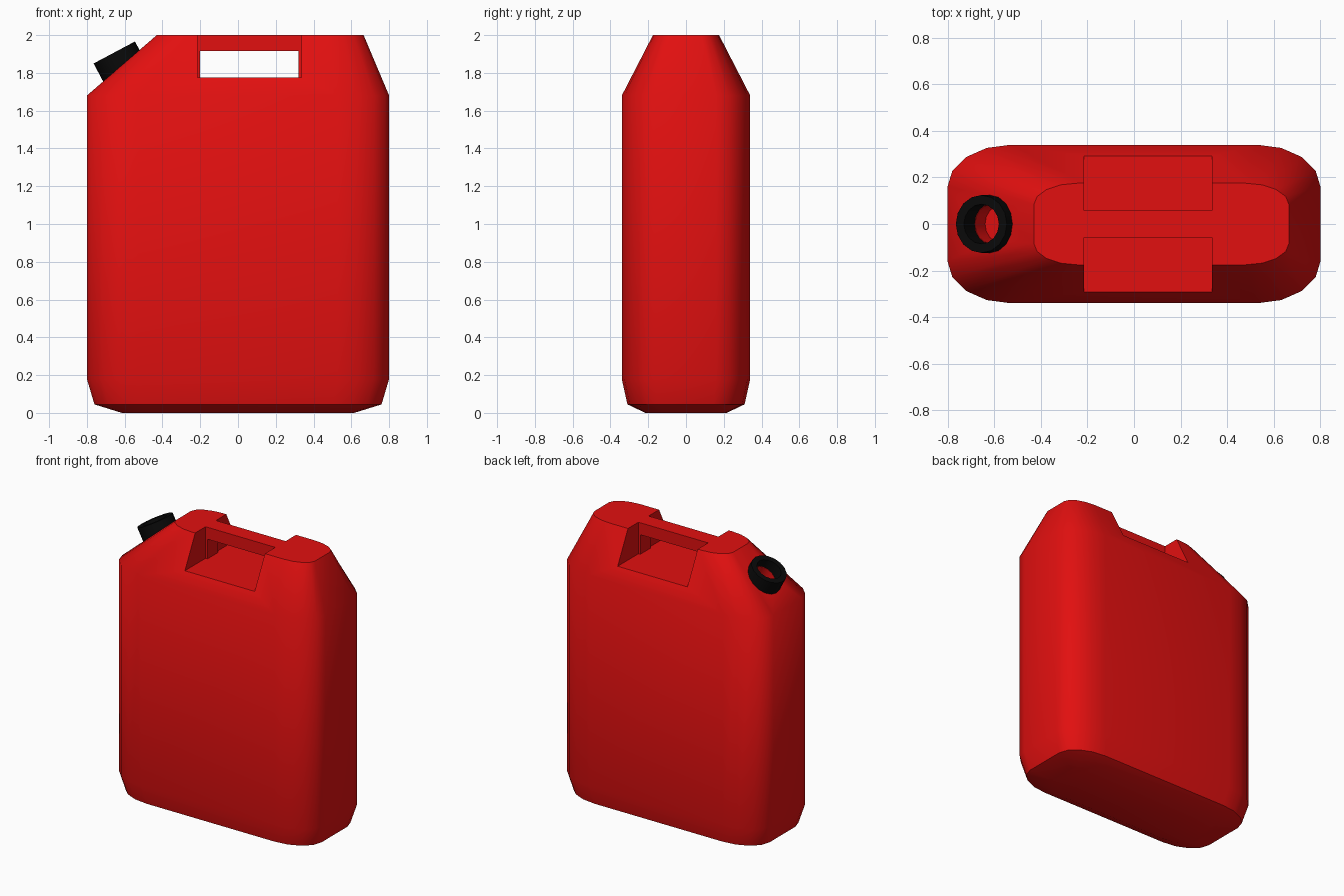
import bpy, bmesh, math
from mathutils import Matrix, Vector

cube = bpy.data.objects.get("Cube")
if cube:
    bpy.data.objects.remove(cube, do_unlink=True)


def material(name, rgb):
    m = bpy.data.materials.new(name)
    m.use_nodes = True
    m.diffuse_color = (*rgb, 1)
    m.node_tree.nodes["Principled BSDF"].inputs["Base Color"].default_value = (*rgb, 1)
    return m


red = material("red plastic", (0.76, 0.005, 0.005))
black = material("black plastic", (0.003, 0.003, 0.003))


def loft(name, rings, mat, closed=False, matrix=Matrix()):
    """Skin a list of equal-length rings; closed joins last to first, otherwise ends are capped."""
    bm = bmesh.new()
    loops = [[bm.verts.new(matrix @ Vector(p)) for p in ring] for ring in rings]
    n = len(loops[0])
    pairs = list(zip(loops, loops[1:]))
    if closed:
        pairs.append((loops[-1], loops[0]))
    else:
        bm.faces.new(loops[0])
        bm.faces.new(loops[-1])
    for a, b in pairs:
        for i in range(n):
            j = (i + 1) % n
            bm.faces.new((a[i], a[j], b[j], b[i]))
    bmesh.ops.recalc_face_normals(bm, faces=bm.faces)
    mesh = bpy.data.meshes.new(name)
    bm.to_mesh(mesh)
    bm.free()
    mesh.materials.append(mat)
    ob = bpy.data.objects.new(name, mesh)
    bpy.context.collection.objects.link(ob)
    return ob


def circle(r, z, n=16):
    return [(r * math.cos(math.tau * i / n), r * math.sin(math.tau * i / n), z) for i in range(n)]


def box(name, x0, x1, y0, y1, z0, z1):
    return loft(name, [[(x0, y0, z), (x1, y0, z), (x1, y1, z), (x0, y1, z)] for z in (z0, z1)], red)


def body_ring(x0, x1, hy, z):
    """Rectangle with elliptical corners, scaled to the given extents."""
    hx, cx = (x1 - x0) / 2, (x0 + x1) / 2
    pts = []
    for q, (sx, sy) in enumerate(((1, 1), (-1, 1), (-1, -1), (1, -1))):
        for k in range(5):
            a = (q + k / 4) * math.pi / 2
            pts.append((cx + hx * (sx * 0.66 + 0.34 * math.cos(a)),
                        hy * (sy * 0.47 + 0.53 * math.sin(a)), z))
    return pts


def activate(ob):
    bpy.ops.object.select_all(action="DESELECT")
    ob.select_set(True)
    bpy.context.view_layer.objects.active = ob


# Can body: tapered foot, straight walls, sloped shoulders
body = loft("can_body", [
    body_ring(-0.615, 0.615, 0.215, 0),
    body_ring(-0.76, 0.76, 0.31, 0.045),
    body_ring(-0.8, 0.8, 0.34, 0.18),
    body_ring(-0.8, 0.8, 0.34, 1.68),
    body_ring(-0.43, 0.665, 0.175, 2)], red)

# Hand recesses on both sides, grip opening and spout hole
spout = Matrix.Translation((-0.655, 0, 1.908)) @ Matrix.Rotation(math.radians(-28), 4, "Y")
cutters = [
    box("front_recess_cutter", -0.215, 0.335, -0.5, -0.058, 1.775, 2.2),
    box("back_recess_cutter", -0.215, 0.335, 0.058, 0.5, 1.775, 2.2),
    box("grip_cutter", -0.2, 0.32, -0.1, 0.1, 1.775, 1.915),
    loft("spout_cutter", [circle(0.083, -0.19), circle(0.083, 0.1)], red, matrix=spout),
]
activate(body)
for c in cutters:
    c.hide_render = True
    mod = body.modifiers.new("cut", "BOOLEAN")
    mod.operation, mod.solver, mod.object = "DIFFERENCE", "EXACT", c
    bpy.ops.object.modifier_apply(modifier=mod.name)
    bpy.data.objects.remove(c, do_unlink=True)

# Smooth walls, crisp rim around the flat top
bpy.ops.object.shade_smooth_by_angle(angle=math.radians(50))
for e in body.data.edges:
    if all(body.data.vertices[v].co.z > 1.99 for v in e.vertices):
        e.use_edge_sharp = True

# Spout collar: open black ring on the sloped shoulder
collar = loft("spout_collar", [circle(0.124, -0.115), circle(0.124, 0),
                               circle(0.085, 0), circle(0.085, -0.115)],
              black, closed=True, matrix=spout)
activate(collar)
bpy.ops.object.shade_smooth_by_angle(angle=math.radians(30))
